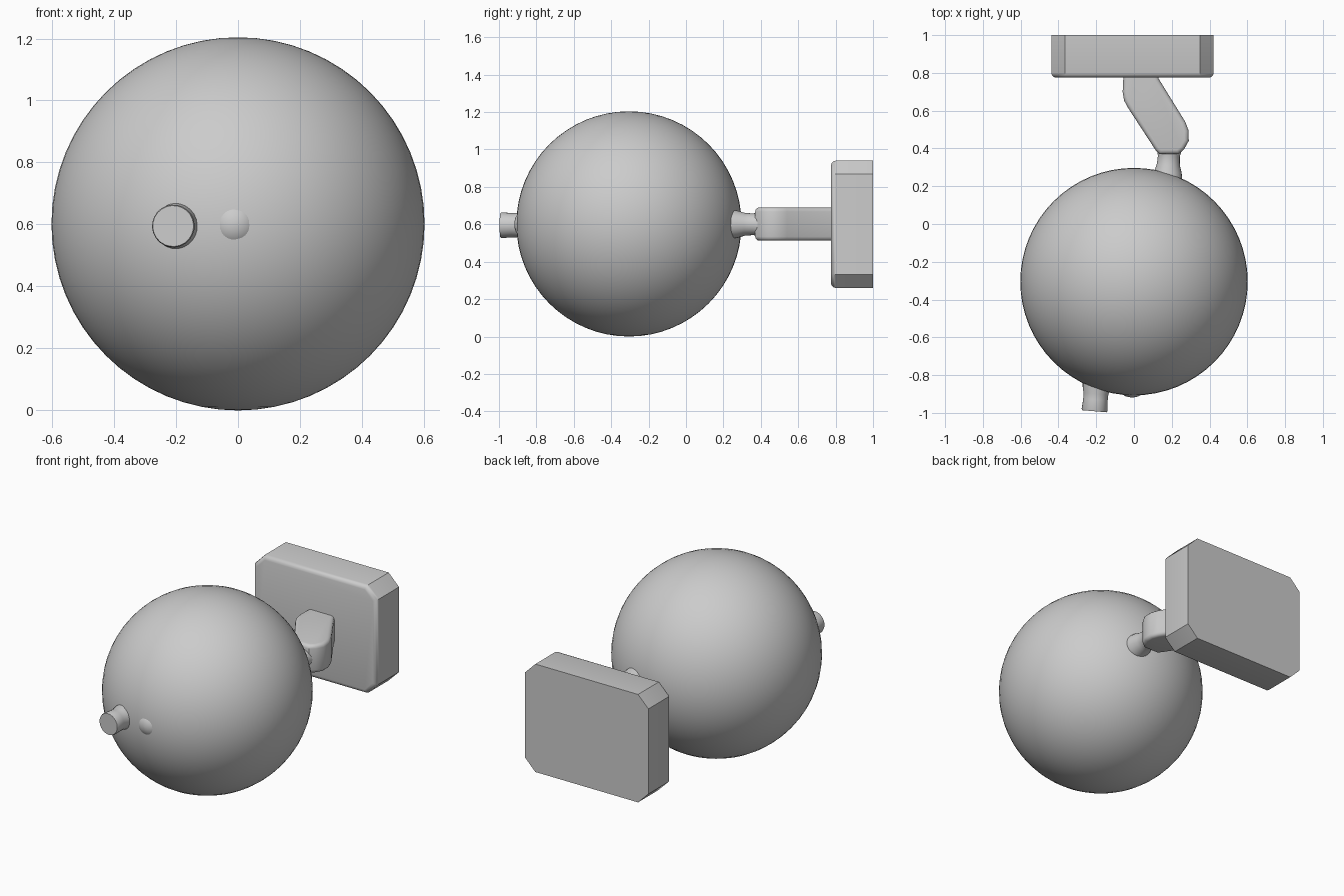
import bpy, bmesh, math
from mathutils import Vector

if "Cube" in bpy.data.objects:
    bpy.data.objects.remove(bpy.data.objects["Cube"])


def finish(bm, name, angle=35):
    bmesh.ops.recalc_face_normals(bm, faces=bm.faces)
    mesh = bpy.data.meshes.new(name)
    bm.to_mesh(mesh)
    bm.free()
    ob = bpy.data.objects.new(name, mesh)
    bpy.context.collection.objects.link(ob)
    bpy.ops.object.select_all(action='DESELECT')
    ob.select_set(True)
    bpy.context.view_layer.objects.active = ob
    bpy.ops.object.shade_smooth_by_angle(angle=math.radians(angle))
    return ob


def prism(name, outline, vector, bevel_test, width, segments=3):
    """Extrude an outline and round the edges picked by bevel_test(edge)."""
    bm = bmesh.new()
    face = bm.faces.new([bm.verts.new(p) for p in outline])
    new = bmesh.ops.extrude_face_region(bm, geom=[face], use_keep_orig=True)
    verts = [g for g in new['geom'] if isinstance(g, bmesh.types.BMVert)]
    bmesh.ops.translate(bm, verts=verts, vec=vector)
    bmesh.ops.recalc_face_normals(bm, faces=bm.faces)
    edges = [e for e in bm.edges if bevel_test(e)]
    bmesh.ops.bevel(bm, geom=edges, offset=width, segments=segments,
                    profile=0.5, affect='EDGES', clamp_overlap=True)
    return finish(bm, name)


def turned(name, start, direction, profile, sides=24):
    """Turn (distance, radius) points around an axis, with capped ends."""
    bm = bmesh.new()
    rot = Vector((0, 0, 1)).rotation_difference(Vector(direction).normalized())
    rings = []
    for d, r in profile:
        rings.append([bm.verts.new(Vector(start) + rot @ Vector(
            (r * math.cos(i * math.tau / sides), r * math.sin(i * math.tau / sides), d)))
            for i in range(sides)])
    for a, b in zip(rings, rings[1:]):
        for i in range(sides):
            j = (i + 1) % sides
            bm.faces.new((a[i], a[j], b[j], b[i]))
    bm.faces.new(rings[0])
    bm.faces.new(rings[-1])
    return finish(bm, name, 40)


# Large round body
bm = bmesh.new()
bmesh.ops.create_uvsphere(bm, u_segments=64, v_segments=32, radius=0.602)
bmesh.ops.translate(bm, verts=bm.verts, vec=(0, -0.305, 0.602))
finish(bm, "ball_body", 60)

# Small blister on the front
turned("front_bump", (-0.01, -0.87, 0.6), (0, -1, 0),
       [(0, 0.085), (0.03, 0.055), (0.041, 0.037), (0.046, 0.02), (0.048, 0.006)])

# Front peg, slightly tilted and flared at the root
turned("front_peg", (-0.193, -0.80, 0.595), (-0.085, -1, 0),
       [(0, 0.08), (0.07, 0.073), (0.10, 0.066), (0.13, 0.065), (0.185, 0.069), (0.192, 0.066)])

# Neck between body and arm
turned("neck", (0.175, 0.20, 0.6), (0.06, 1, 0),
       [(0, 0.085), (0.075, 0.073), (0.115, 0.061), (0.16, 0.058), (0.21, 0.07)])

# Bent arm, rounded along its edges near the neck
arm = [(0, 0.80), (-0.055, 0.80), (-0.06, 0.70), (-0.053, 0.655), (-0.035, 0.62),
       (0.115, 0.39), (0.135, 0.37), (0.235, 0.37), (0.265, 0.395), (0.29, 0.44),
       (0.289, 0.495), (0.272, 0.54), (0.13, 0.77), (0.125, 0.80)]
prism("bent_arm", [(x, y, 0.512) for x, y in arm], (0, 0, 0.178),
      lambda e: abs(e.verts[0].co.z - e.verts[1].co.z) < 1e-4
      and min(v.co.y for v in e.verts) < 0.78, 0.022)

# Wall plate with cut corners and a softened front rim
hx, hz, c = 0.43, 0.34, 0.072
plate = [(-hx + c, -hz), (hx - c, -hz), (hx, -hz + c), (hx, hz - c),
         (hx - c, hz), (-hx + c, hz), (-hx, hz - c), (-hx, -hz + c)]
prism("wall_plate", [(x - 0.008, 1.0, z + 0.6) for x, z in plate], (0, -0.225, 0),
      lambda e: all(v.co.y < 0.8 for v in e.verts), 0.025)
